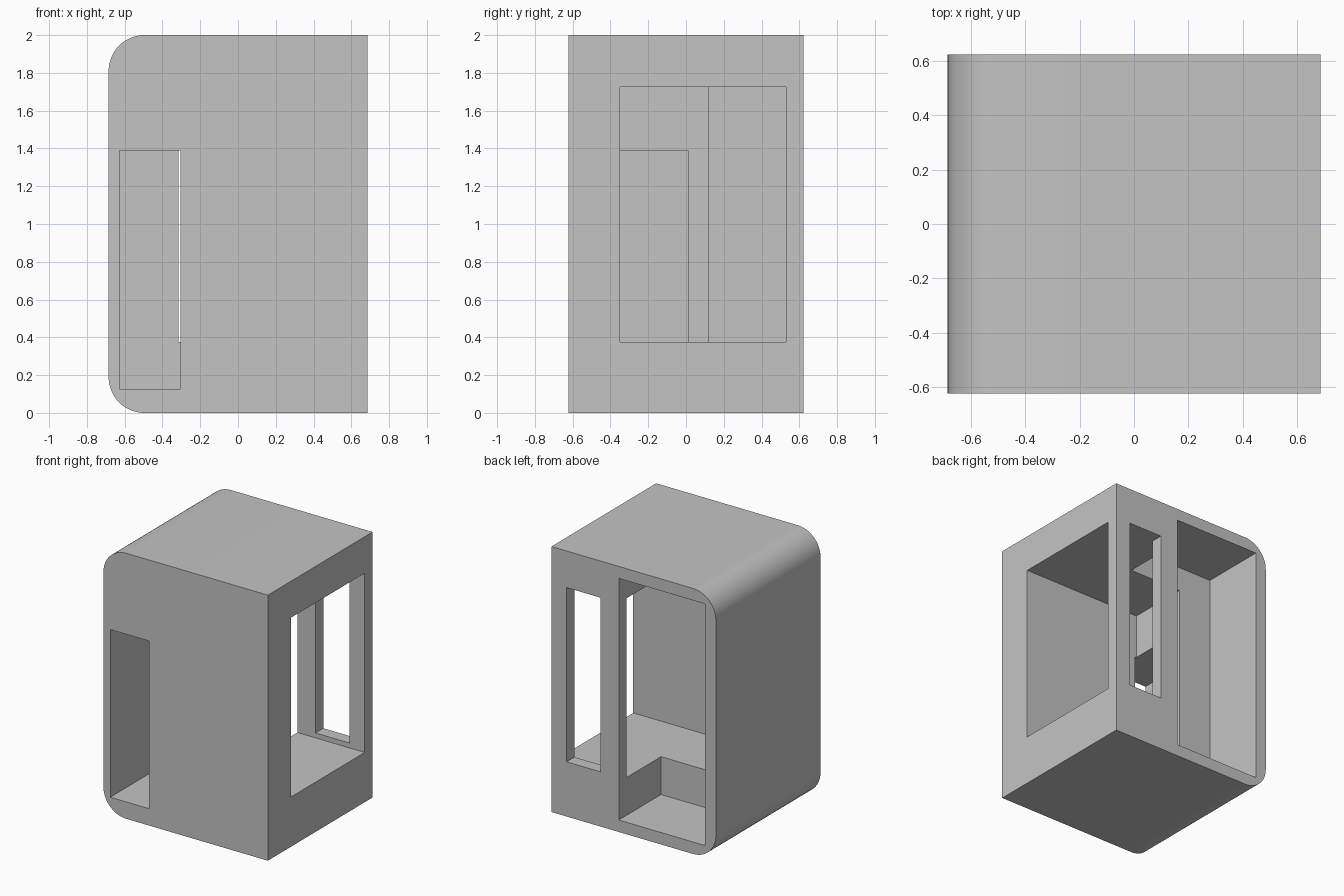
import bpy
import bmesh
from mathutils import Vector

old = bpy.data.objects.get("Cube")
if old:
    bpy.data.objects.remove(old, do_unlink=True)

# Single plain grey
grey = bpy.data.materials.new("plain_grey")
grey.use_nodes = True
colour = (0.55, 0.55, 0.55, 1)
grey.diffuse_color = colour
grey.node_tree.nodes["Principled BSDF"].inputs["Base Color"].default_value = colour

HX, HY, HEIGHT, RADIUS = 0.685, 0.623, 2.0, 0.19
OUT = 0.1  # how far cutters reach outside the shell


def box(name, x, y, z, rounded=0):
    """Box from axis ranges; optionally rounds its -x top and bottom edges."""
    bm = bmesh.new()
    bmesh.ops.create_cube(bm, size=1)
    for v in bm.verts:
        v.co = Vector([r[1] if c > 0 else r[0] for c, r in zip(v.co, (x, y, z))])
    if rounded:
        edges = [e for e in bm.edges if all(v.co.x < 0 for v in e.verts)
                 and abs(e.verts[0].co.y - e.verts[1].co.y) > 0.1]
        bmesh.ops.bevel(bm, geom=edges, offset=rounded, segments=16,
                        profile=0.5, affect='EDGES')
    mesh = bpy.data.meshes.new(name)
    bm.to_mesh(mesh)
    bm.free()
    mesh.materials.append(grey)
    obj = bpy.data.objects.new(name, mesh)
    bpy.context.collection.objects.link(obj)
    return obj


# Outer shell, rounded along one side
shell = box("cabin_shell", (-HX, HX), (-HY, HY), (0, HEIGHT), RADIUS)
bpy.ops.object.select_all(action='DESELECT')
bpy.context.view_layer.objects.active = shell
shell.select_set(True)

# Hollows: side room, front niche, tall rear bay, narrow rear window
hollows = [
    box("side_room", (-0.315, HX + OUT), (-0.35, 0.53), (0.375, 1.725)),
    box("front_niche", (-0.628, -0.305), (-HY - OUT, 0.01), (0.127, 1.39)),
    box("rear_bay", (-0.595, 0.124), (0.12, HY + OUT), (0.09, 1.91)),
    box("rear_window", (0.276, 0.559), (0.45, HY + OUT), (0.412, 1.724)),
]
for cutter in hollows:
    cutter.hide_render = True
    cut = shell.modifiers.new(cutter.name, 'BOOLEAN')
    cut.operation = 'DIFFERENCE'
    cut.solver = 'EXACT'
    cut.object = cutter
    bpy.ops.object.modifier_apply(modifier=cut.name)
    bpy.data.objects.remove(cutter, do_unlink=True)

bpy.ops.object.shade_smooth_by_angle(angle=0.5)
